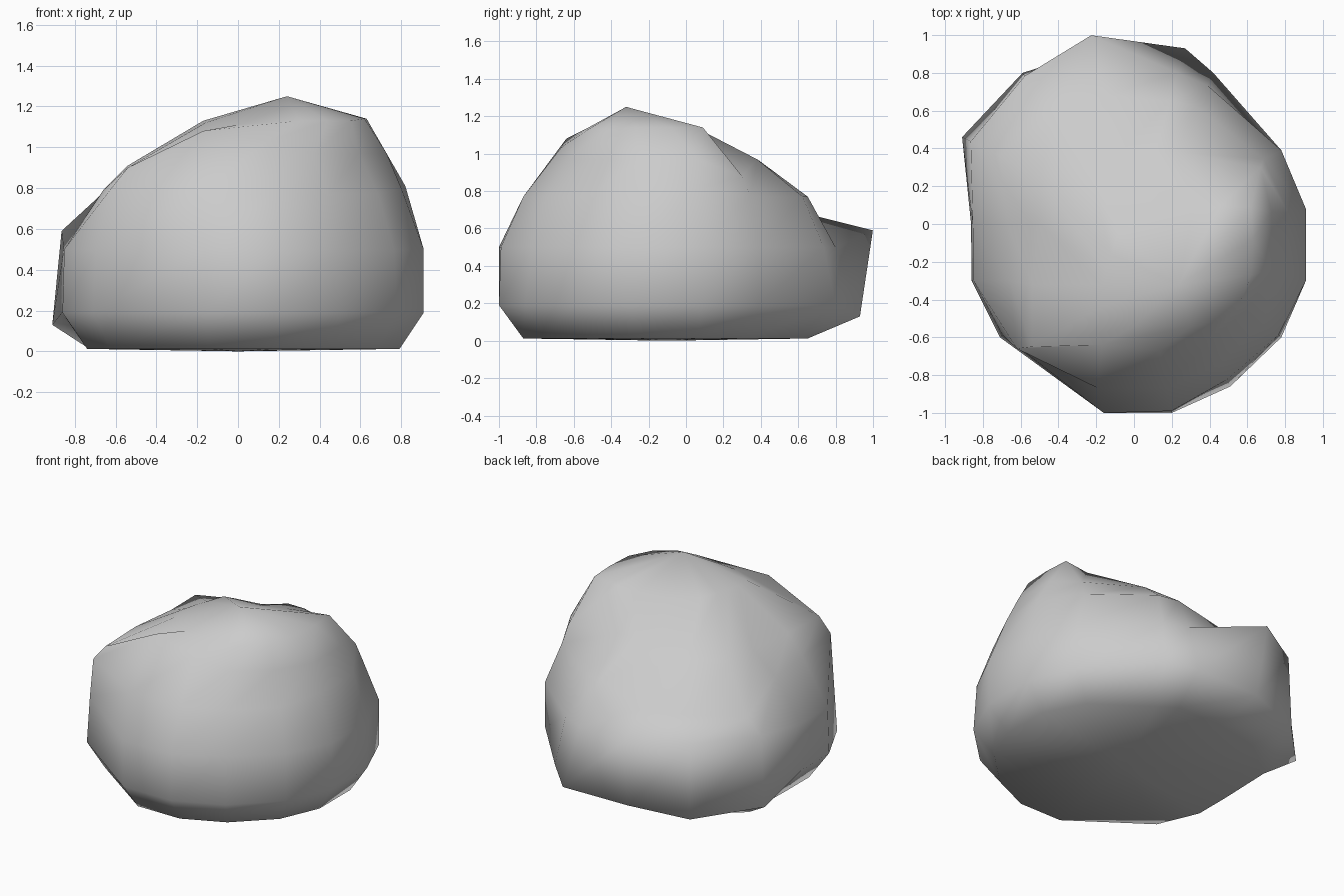
import bpy, bmesh

# Widest outline of the boulder, counter-clockwise from the right side
outline = [(.91, .08), (.78, .39), (.42, .80), (.27, .93), (-.22, .97),
           (-.59, .80), (-.91, .46), (-.88, 0), (-.86, -.30), (-.71, -.60),
           (-.16, -1), (.20, -1), (.51, -.86), (.78, -.60), (.91, -.30)]
n = len(outline)
LEDGE = (4, 5, 6)   # columns that form the ledge at the back left

# Each ring: height, ledge height, outline scale per column
rings = [
    (.012, .012, [.87, .84, .72, .70, .67, .75, .80, .84, .86, .88, .87, .87, .87, .87, .87]),
    (.19, .13, [1, 1, 1, 1, .95, 1, 1, .98, 1, 1, 1, 1, 1, 1, 1]),
    (.50, .59, [1, 1, .92, .86, 1.03, .98, .95, .97, .99, .98, 1, .99, .96, .98, 1]),
    (.77, .67, [.90, .88, .78, .70, .70, .73, .78, .76, .77, .82, .87, .87, .87, .88, .90]),
    (.97, .92, [.80, .78, .50, .41, .38, .43, .54, .57, .60, .64, .70, .72, .74, .76, .80]),
]

# Chipped corners: (ring, column) -> position
corners = {
    (1, 3): (.27, .93, .13), (1, 5): (-.59, .80, .09),
    (3, 0): (.82, .06, .81), (3, 6): (-.71, .36, .65), (3, 14): (.80, -.27, .80),
    (3, 8): (-.66, -.30, .79), (3, 9): (-.62, -.66, .80), (3, 10): (-.19, -.87, .77),
    (4, 1): (.67, .30, .88), (4, 2): (.23, .38, .97),
    (4, 7): (-.50, 0, .91), (4, 8): (-.54, -.32, .91), (4, 9): (-.54, -.65, .90),
    (4, 10): (-.17, -.64, 1.08), (4, 11): (.14, -.67, 1.03),
    (5, 0): (.63, -.08, 1.14), (5, 1): (.62, .09, 1.14), (5, 2): (.45, .09, 1.12),
    (5, 3): (.31, .07, 1.11), (5, 4): (.15, .04, 1.10), (5, 5): (-.08, -.04, 1.13),
    (5, 6): (-.12, -.16, 1.13), (5, 7): (-.15, -.24, 1.13), (5, 8): (-.17, -.32, 1.13),
    (5, 9): (-.16, -.43, 1.12), (5, 10): (0, -.54, 1.11), (5, 11): (.30, -.54, 1.13),
    (5, 14): (.62, -.27, 1.14),
}

bm = bmesh.new()
points = [[(x * k, y * k, ledge_z if i in LEDGE else z)
           for i, ((x, y), k) in enumerate(zip(outline, scales))]
          for z, ledge_z, scales in rings]
# Crown ring, shifted toward the off-centre peak
points.append([(.22 + x * .43, -.23 + y * .34, 1.13) for x, y in outline])
loops = [[bm.verts.new(corners.get((r, i), p)) for i, p in enumerate(ring)]
         for r, ring in enumerate(points)]

# Sides, underside and peak
for a, b in zip(loops, loops[1:]):
    for i in range(n):
        j = (i + 1) % n
        bm.faces.new((a[i], a[j], b[j], b[i]))
peak = bm.verts.new((.24, -.32, 1.25))
base = bm.verts.new((0, -.1, 0))
for i in range(n):
    j = (i + 1) % n
    bm.faces.new((loops[-1][i], loops[-1][j], peak))
    bm.faces.new((loops[0][j], loops[0][i], base))
bmesh.ops.recalc_face_normals(bm, faces=bm.faces)
for f in bm.faces:
    f.smooth = True

mesh = bpy.data.meshes.new("boulder")
bm.to_mesh(mesh)
bm.free()
stone = bpy.data.materials.new("stone grey")
stone.diffuse_color = (.6, .6, .6, 1)
mesh.materials.append(stone)
boulder = bpy.data.objects.new("boulder", mesh)
bpy.context.collection.objects.link(boulder)
